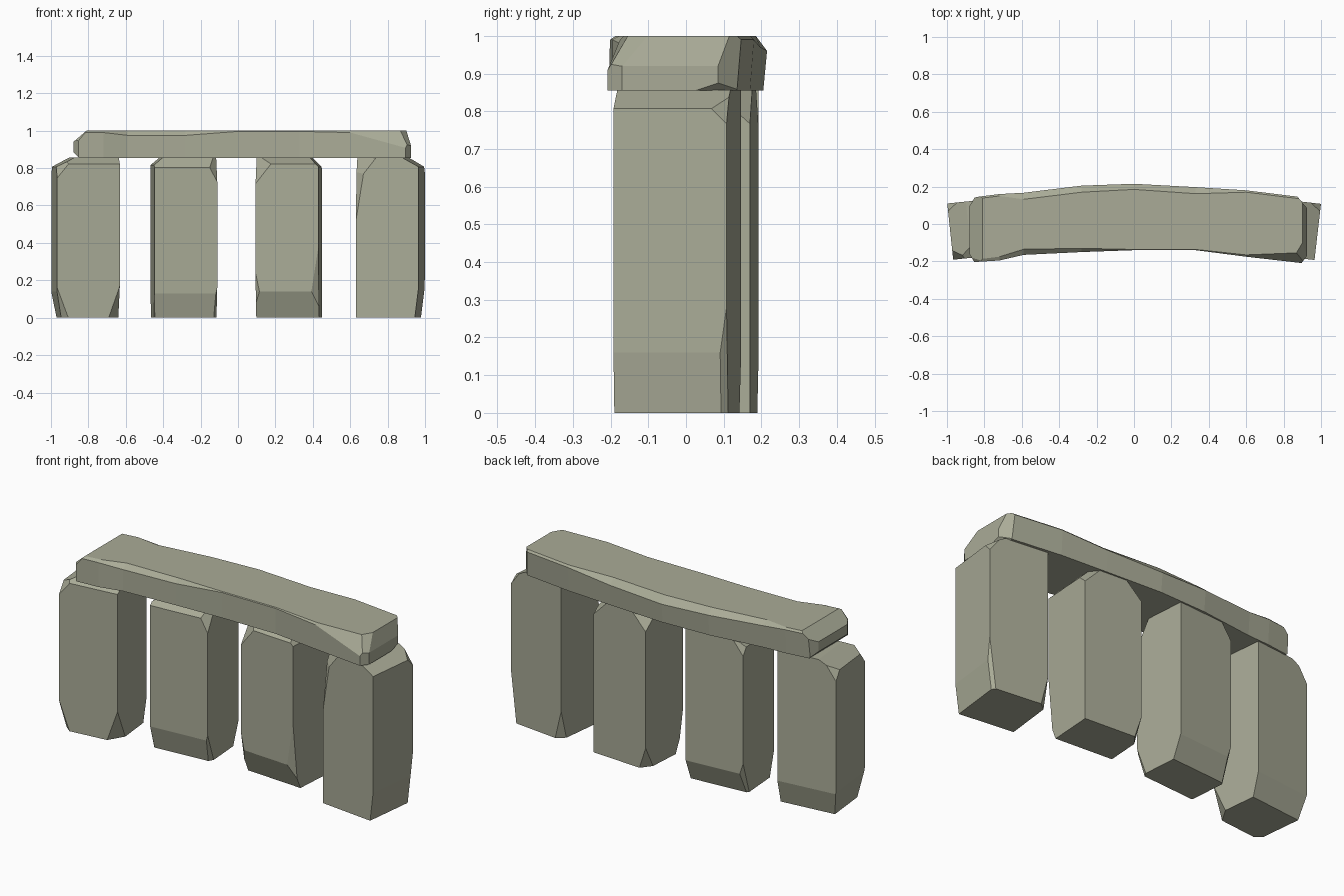
import bpy, bmesh, math
from mathutils import Vector, Matrix

cube = bpy.data.objects.get("Cube")
if cube:
    bpy.data.objects.remove(cube)

stone = bpy.data.materials.new("weathered grey stone")
stone.use_nodes = True
colour = (0.40, 0.41, 0.31, 1)
stone.diffuse_color = colour
stone.node_tree.nodes["Principled BSDF"].inputs["Base Color"].default_value = colour


def chip(bm, lo, hi, cut):
    """Slice off a corner; signs pick it, sizes run along each axis, 0 = whole edge."""
    corner = Vector([h if c > 0 else l for l, h, c in zip(lo, hi, cut)])
    normal = Vector([1 / c if c else 0 for c in cut])
    axis = next(i for i in range(3) if cut[i])
    point = corner.copy()
    point[axis] -= cut[axis]
    result = bmesh.ops.bisect_plane(
        bm, geom=bm.verts[:] + bm.edges[:] + bm.faces[:], dist=1e-5,
        plane_co=point, plane_no=normal.normalized(), clear_outer=True)
    edges = [e for e in result["geom_cut"] if isinstance(e, bmesh.types.BMEdge)]
    if edges:
        bmesh.ops.contextual_create(bm, geom=edges)


def finish(bm, name):
    bmesh.ops.recalc_face_normals(bm, faces=bm.faces)
    mesh = bpy.data.meshes.new(name)
    bm.to_mesh(mesh)
    bm.free()
    mesh.materials.append(stone)
    obj = bpy.data.objects.new(name, mesh)
    bpy.context.collection.objects.link(obj)
    return obj


def upright(name, x, y, turn, cuts):
    """A standing block with chipped corners and edges."""
    w, d, h = 0.337, 0.302, 0.857
    bm = bmesh.new()
    bmesh.ops.create_cube(bm, size=1, matrix=Matrix.Translation((0, 0, h / 2))
                          @ Matrix.Diagonal((w, d, h, 1)))
    for cut in cuts:
        chip(bm, (-w / 2, -d / 2, 0), (w / 2, d / 2, h), cut)
    obj = finish(bm, name)
    obj.location = (x, y, 0)
    obj.rotation_euler.z = math.radians(turn)


# Four standing stones
upright("left_outer_upright", 0.815, -0.023, -6.6, [
    (0.09, 0, 0.05), (0.07, 0.09, 0.09), (-0.055, -0.04, 0.34),
    (-0.11, -0.07, 0.14), (0.02, 0, -0.16), (0.035, 0.04, -0.28),
    (-0.04, 0.04, -0.16)])
upright("left_inner_upright", 0.272, 0.03, -3.8, [
    (0, -0.06, -0.14), (0.06, -0.04, -0.38), (-0.05, -0.04, -0.24),
    (0, -0.07, 0.035), (-0.11, -0.09, 0.14), (0.05, 0, 0.05),
    (0.09, 0.1, 0.09), (-0.09, 0.1, 0.09), (-0.04, 0.06, -0.12)])
upright("right_inner_upright", -0.29, 0.03, 4.2, [
    (0, -0.035, -0.13), (0.04, -0.06, -0.16), (-0.04, -0.04, -0.13),
    (0, -0.06, 0.055), (0.07, -0.08, 0.13), (-0.05, 0, 0.04),
    (0, 0.05, -0.12), (-0.06, 0.06, -0.18), (-0.06, 0.06, 0.08)])
upright("right_outer_upright", -0.815, -0.023, 6, [
    (-0.06, -0.06, -0.16), (0.06, -0.08, -0.17), (-0.025, 0, -0.14),
    (0, -0.06, 0.035), (-0.1, 0, 0.05), (-0.09, -0.09, 0.11),
    (0, 0.035, -0.13), (-0.07, 0.08, 0.1)])

# Bowed lintel: x, front y, back y, front chamfer (y, z), back chamfer (y, z)
bottom, top = 0.855, 1.0
sections = [
    (-0.88, -0.205, 0.14, 0.01, 0.01, 0.01, 0.01),
    (-0.72, -0.195, 0.16, 0.02, 0.01, 0.01, 0.01),
    (-0.59, -0.165, 0.167, 0.03, 0.025, 0.035, 0.02),
    (-0.28, -0.15, 0.205, 0.02, 0.025, 0.035, 0.03),
    (0, -0.14, 0.215, 0.004, 0.004, 0.03, 0.04),
    (0.33, -0.14, 0.197, 0.004, 0.004, 0.035, 0.03),
    (0.6, -0.175, 0.18, 0.01, 0.01, 0.01, 0.01),
    (0.925, -0.212, 0.14, 0.06, 0.1, 0.01, 0.01)]
bm = bmesh.new()
rings = []
for x, front, back, fy, fz, by, bz in sections:
    outline = [(front, bottom), (front, top - fz), (front + fy, top),
               (back - by, top), (back, top - bz), (back - 0.01, bottom)]
    rings.append([bm.verts.new((x, y, z)) for y, z in outline])
for a, b in zip(rings, rings[1:]):
    for i in range(len(a)):
        j = (i + 1) % len(a)
        bm.faces.new((a[i], a[j], b[j], b[i]))
bm.faces.new(rings[0])
bm.faces.new(rings[-1])
# Chipped ends of the lintel
for cut in [(-0.03, -0.05, 0), (-0.03, 0.05, 0), (-0.07, 0, 0.06),
            (-0.08, -0.1, 0.09), (-0.03, 0, -0.03), (0.05, 0.06, 0), (0.09, -0.15, 0.11),
            (0.03, -0.04, 0), (0.05, 0.12, -0.04), (0.025, 0, 0.08)]:
    chip(bm, (-0.88, -0.21, bottom), (0.925, 0.145, top), cut)
finish(bm, "lintel")
